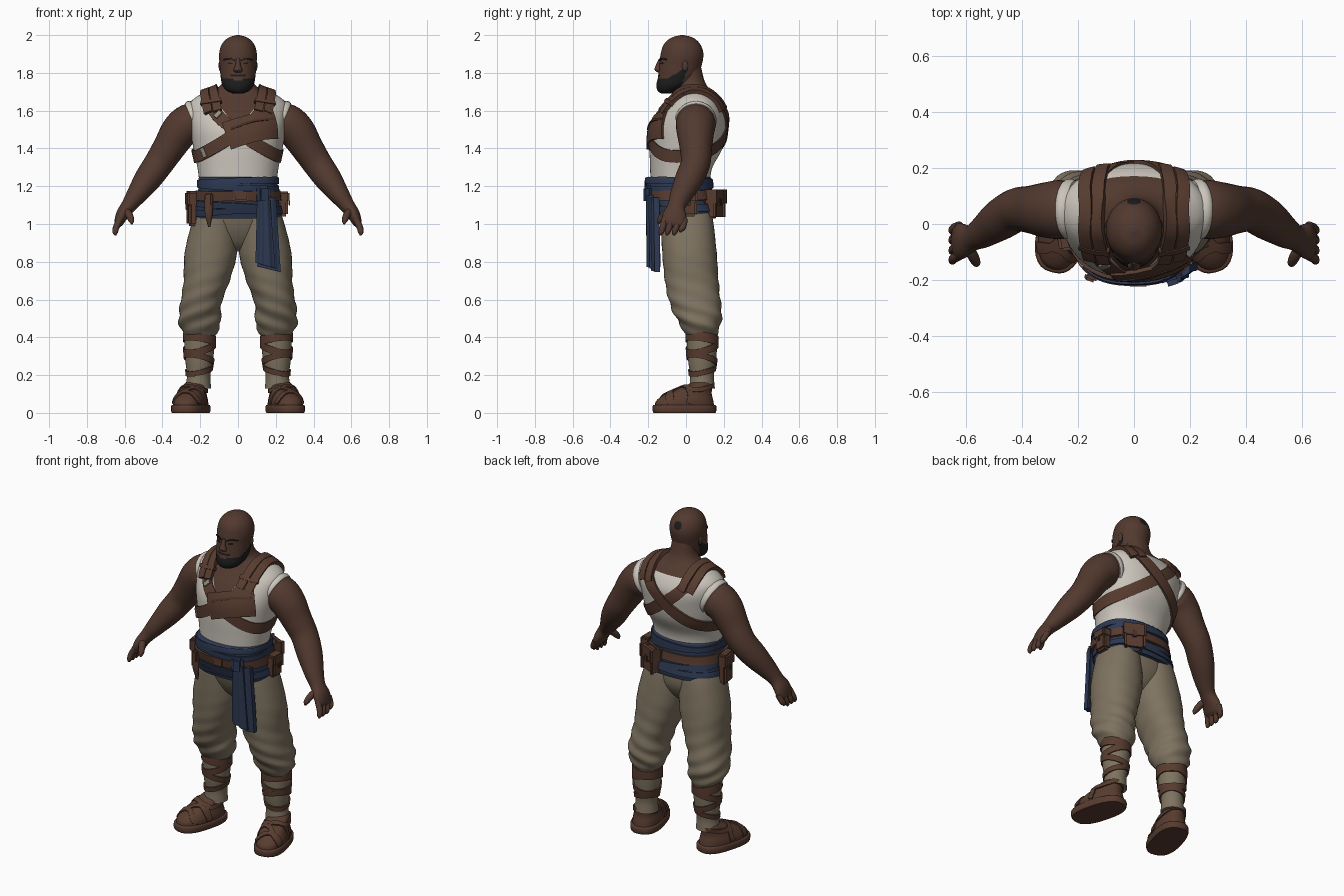
import bpy, bmesh, math
from mathutils import Vector, Matrix
from mathutils.bvhtree import BVHTree

cube = bpy.data.objects.get("Cube")
if cube:
    bpy.data.objects.remove(cube, do_unlink=True)


def material(name, r, g, b):
    m = bpy.data.materials.new(name)
    m.use_nodes = True
    m.diffuse_color = (r, g, b, 1)
    bsdf = m.node_tree.nodes["Principled BSDF"]
    bsdf.inputs["Base Color"].default_value = (r, g, b, 1)
    bsdf.inputs["Roughness"].default_value = 0.9
    return m


skin = material("brown skin", .084, .041, .028)
leather = material("brown leather", .097, .045, .029)
dark = material("dark leather", .066, .031, .021)
cream = material("cream cloth", .60, .56, .50)
khaki = material("khaki cloth", .212, .172, .118)
blue = material("blue cloth", .026, .040, .083)
hair = material("black hair", .012, .012, .013)
metal = material("dull metal", .30, .27, .22)


def finish(name, bm, mats, rule=None, cuts=()):
    for co, no in cuts:
        bmesh.ops.bisect_plane(bm, geom=bm.verts[:] + bm.edges[:] + bm.faces[:], plane_co=co, plane_no=no)
    bmesh.ops.recalc_face_normals(bm, faces=bm.faces)
    me = bpy.data.meshes.new(name)
    bm.to_mesh(me)
    bm.free()
    for m in mats:
        me.materials.append(m)
    me.shade_smooth()
    me.set_sharp_from_angle(angle=.7)
    if rule:
        for p in me.polygons:
            p.material_index = rule(p.center)
    ob = bpy.data.objects.new(name, me)
    bpy.context.collection.objects.link(ob)
    return ob


def spline(pts, steps, closed=False):
    """Catmull-Rom through tuples of any length."""
    n, out = len(pts), []
    at = lambda i: pts[i % n] if closed else pts[max(0, min(n - 1, i))]
    for i in range(n if closed else n - 1):
        quad = list(zip(at(i - 1), at(i), at(i + 1), at(i + 2)))
        for k in range(steps):
            t = k / steps
            out.append([b + .5 * t * (c - a + t * (2*a - 5*b + 4*c - d + t * (3*(b - c) + d - a)))
                        for a, b, c, d in quad])
    return out if closed else out + [list(pts[-1])]


def skin_rings(bm, rings, closed=False):
    vs = [[bm.verts.new(p) for p in r] for r in rings]
    for i in range(len(vs) if closed else len(vs) - 1):
        a, b = vs[i], vs[(i + 1) % len(vs)]
        for j in range(len(a)):
            k = (j + 1) % len(a)
            bm.faces.new((a[j], a[k], b[k], b[j]))
    if not closed:
        bm.faces.new(vs[0])
        bm.faces.new(vs[-1])


def sweep(name, pts, mats, seg=32, steps=5, flat=False, power=2, rule=None, side=1, yaw=0, cuts=()):
    """Tube through (x, y, z, half width, half depth[, fold]); flat keeps rings level."""
    path, rings = spline(pts, steps), []
    for i, p in enumerate(path):
        c = Vector(p[:3])
        t = Vector((0, 0, 1))
        if not flat:
            t = (Vector(path[min(i + 1, len(path) - 1)][:3]) - Vector(path[max(i - 1, 0)][:3])).normalized()
        b = Vector((0, 1, 0))
        b = (b - t * b.dot(t)).normalized()
        a, ring = b.cross(t), []
        for j in range(seg):
            w = 2 * math.pi * j / seg
            fold = 1 + (p[5] * math.sin(3 * w + 70 * p[2]) if len(p) > 5 else 0)
            cx, cy = [math.copysign(abs(f(w)) ** (2 / power), f(w)) for f in (math.cos, math.sin)]
            ring.append(c + (a * cx * max(p[3], .001) + b * cy * max(p[4], .001)) * fold)
        rings.append(ring)
    mid = Vector(pts[0][:3])
    turn = Matrix.Rotation(yaw, 3, 'Z')
    for r in rings:
        for v in r:
            v.xyz = mid + turn @ (v - mid)
            v.x *= side
    bm = bmesh.new()
    skin_rings(bm, rings)
    return finish(name, bm, mats, rule, cuts)


def surface(ob):
    me = ob.data
    return BVHTree.FromPolygons([v.co for v in me.vertices], [p.vertices for p in me.polygons])


def ribbon(name, pts, width, thick, target, mat, closed=False, side=1, steps=8):
    """Strap that follows a path laid over the target surface."""
    path = [target.find_nearest(Vector((p[0] * side, p[1], p[2])))[:2] for p in spline(pts, steps, closed)]
    n, rings = len(path), []
    for i, (co, no) in enumerate(path):
        a, b = (i - 1) % n, (i + 1) % n
        if not closed:
            a, b = max(i - 1, 0), min(i + 1, n - 1)
        across = no.cross(path[b][0] - path[a][0]).normalized() * width / 2
        hits = [target.find_nearest(co + across * k)[:2] for k in (-1, -.5, 0, .5, 1)]
        ring = [c + m * thick for c, m in hits]
        rings.append(ring + [hits[-1][0] - hits[-1][1] * .004, hits[0][0] - hits[0][1] * .004])
    bm = bmesh.new()
    skin_rings(bm, rings, closed)
    return finish(name, bm, [mat])


def hoop(x, y, z, rx, ry, tilt_x=0, tilt_y=0):
    return [(x + rx * math.cos(a), y + ry * math.sin(a), z + tilt_x * math.cos(a) + tilt_y * math.sin(a))
            for a in [math.pi * k / 6 for k in range(12)]]


def box(name, loc, size, mat, yaw=0, bevel=.008):
    bm = bmesh.new()
    bmesh.ops.create_cube(bm, size=1)
    bm.transform(Matrix.Translation(loc) @ Matrix.Rotation(yaw, 4, 'Z') @ Matrix.Diagonal((*size, 1)))
    bmesh.ops.bevel(bm, geom=bm.edges[:], offset=bevel, segments=2, affect='EDGES')
    return finish(name, bm, [mat])


def ball(name, loc, size, mat):
    bm = bmesh.new()
    bmesh.ops.create_uvsphere(bm, u_segments=16, v_segments=10, radius=1)
    bm.transform(Matrix.Translation(loc) @ Matrix.Diagonal((*size, 1)))
    return finish(name, bm, [mat])


# torso: sleeveless vest cut with a V neck, bare neck above
def neckline(c):
    low = 1.5 + 1.3 * abs(c.x) if c.y < .04 else 1.665
    return int(c.z > 1.705 or (c.z > low and abs(c.x) < .16))


torso = sweep("torso", [
    (0, -.03, 1.12, .2, .155), (0, -.03, 1.22, .205, .158), (0, -.025, 1.3, .215, .165),
    (0, 0, 1.4, .236, .193), (0, .012, 1.5, .252, .2), (0, .033, 1.58, .262, .182),
    (0, .045, 1.64, .255, .145), (0, .045, 1.685, .2, .108), (0, .035, 1.72, .11, .085),
    (0, .02, 1.76, .078, .077), (0, .005, 1.83, .07, .075)],
    [cream, skin], seg=80, steps=6, flat=True, power=2.2, rule=neckline,
    cuts=[((0, 0, 1.5), (1.3, 0, -1)), ((0, 0, 1.5), (-1.3, 0, -1)), ((0, .04, 0), (0, 1, 0)),
          ((0, 0, 1.665), (0, 0, 1)), ((0, 0, 1.705), (0, 0, 1)), ((.16, 0, 0), (1, 0, 0)), ((-.16, 0, 0), (1, 0, 0))])
body = surface(torso)


# head with full beard and a small patch of hair at the back
def hair_rule(c):
    jaw = c.z < 1.768 + .6 * max(0, c.y + .1) and c.y < .35 * (c.z - 1.7) - .035
    lip = c.y < -.1 and 1.782 < c.z < 1.79 and abs(c.x) < .04
    mouth = c.y < -.1 and 1.762 < c.z < 1.772 and abs(c.x) < .022
    patch = (c - Vector((0, .078, 1.935))).length < .026
    return int((jaw and not mouth) or lip or patch)


head = sweep("head", [
    (0, -.098, 1.692, .03, .035), (0, -.09, 1.705, .06, .06), (0, -.067, 1.735, .083, .09),
    (0, -.044, 1.78, .092, .104), (0, -.029, 1.84, .097, .112), (0, -.021, 1.9, .1, .113),
    (0, -.021, 1.95, .086, .097), (0, -.02, 1.985, .053, .06), (0, -.02, 2, .008, .008)],
    [skin, hair], seg=96, steps=10, flat=True, rule=hair_rule)
skull = surface(head)
sweep("nose", [(0, -.135, 1.875, .01, .008), (0, -.144, 1.84, .014, .016), (0, -.148, 1.815, .024, .018),
               (0, -.135, 1.8, .014, .008)], [skin], seg=16, flat=True)
for s, tag in ((1, "left"), (-1, "right")):
    ribbon(tag + "_brow", [(.018, -.14, 1.866), (.045, -.13, 1.876), (.07, -.1, 1.87)], .007, .006, skull, hair, side=s)
    ribbon(tag + "_eye", [(.03, -.14, 1.85), (.05, -.12, 1.85)], .007, .003, skull, hair, side=s)
    ball(tag + "_ear", (s * .095, -.005, 1.838), (.008, .016, .028), skin)

# arms and hands
for s, tag in ((1, "left"), (-1, "right")):
    sweep(tag + "_arm", [
        (.2, .055, 1.55, .085, .085), (.255, .052, 1.535, .102, .105), (.31, .05, 1.49, .098, .1),
        (.365, .052, 1.405, .086, .086), (.42, .05, 1.32, .078, .078), (.48, .015, 1.235, .071, .074),
        (.54, -.028, 1.15, .053, .058), (.58, -.05, 1.095, .04, .047), (.612, -.06, 1.05, .034, .062),
        (.632, -.064, 1.005, .024, .066), (.638, -.066, .985, .012, .055)], [skin], side=s)
    for i, y in enumerate((-.118, -.084, -.047, -.012)):
        tip = .955 if i == 3 else .94
        sweep(f"{tag}_finger_{i + 1}", [
            (.625, y + .005, 1.025, .017, .017), (.644, y - .004, .985, .017, .017),
            (.65, y - .014, tip + .015, .014, .014), (.648, y - .018, tip, .005, .005)], [skin], seg=12, side=s)
    sweep(tag + "_thumb", [
        (.6, -.075, 1.075, .022, .022), (.578, -.112, 1.05, .02, .02),
        (.565, -.138, 1.02, .016, .016), (.562, -.147, 1, .005, .005)], [skin], seg=12, side=s)
    sweep(tag + "_armhole", [(.21, .052, 1.553, .1, .104), (.228, .052, 1.547, .11, .11),
                             (.24, .052, 1.542, .104, .106)], [cream], side=s, steps=3)

# trousers
sweep("trouser_seat", [
    (0, -.02, 1.18, .195, .145), (0, -.005, 1.06, .21, .138), (0, .008, .97, .19, .125),
    (0, .012, .9, .13, .09), (0, .015, .86, .07, .05)], [khaki], flat=True, power=2.2)
for s, tag in ((1, "left"), (-1, "right")):
    sweep(tag + "_trouser_leg", [
        (.11, -.005, 1.1, .095, .125, 0), (.122, .005, 1.02, .118, .138, 0), (.143, .018, .85, .139, .144, .008),
        (.166, .03, .7, .122, .142, .02), (.192, .045, .6, .11, .137, .025), (.202, .062, .53, .11, .128, .045),
        (.202, .074, .47, .11, .108, .05), (.2, .082, .425, .09, .09, .03), (.2, .084, .4, .072, .075, 0)],
        [khaki], seg=40, flat=True, power=2.2, side=s)
    shin = surface(sweep(tag + "_shin", [
        (.203, .085, .45, .078, .08), (.204, .085, .36, .08, .08), (.206, .085, .27, .072, .073),
        (.208, .085, .2, .062, .063), (.21, .085, .15, .066, .066), (.21, .085, .13, .068, .068)],
        [khaki], flat=True, side=s))
    # leg wraps at alternate tilts
    for i, (z, w, tilt) in enumerate([(.392, .05, .012), (.345, .036, -.02), (.285, .032, .018), (.225, .028, -.014)]):
        ribbon(f"{tag}_leg_wrap_{i + 1}", hoop(.206, .085, z, .08, .08, tilt, -tilt), w, .008, shin, leather, True, s, 5)
    # sandals with soles and straps
    sweep(tag + "_sole", [(.25, -.008, 0, .087, .165), (.25, -.008, .01, .091, .17), (.25, -.008, .035, .091, .17),
                          (.25, -.008, .042, .086, .165)], [leather], flat=True, steps=2, power=2.6, side=s, yaw=.26)
    shoe = surface(sweep(tag + "_sandal", [
        (.25, -.008, .035, .083, .16), (.25, -.006, .065, .082, .153), (.25, .012, .098, .072, .127),
        (.25, .05, .13, .063, .09), (.25, .078, .15, .058, .064), (.25, .083, .16, .05, .05)],
        [leather], flat=True, power=2.3, side=s, yaw=.26))
    for i, y in enumerate((-.11, -.06, -.01)):
        lean = (-1) ** i * .03
        ribbon(f"{tag}_sandal_strap_{i + 1}", [
            (.17, y - lean, .05), (.21, y - lean, .1), (.26, y, .14), (.31, y + lean, .1), (.35, y + lean, .05)],
            .028, .007, shoe, leather, side=s)
    ribbon(tag + "_ankle_strap", hoop(.226, .075, .125, .08, .09, 0, .012), .024, .008, shoe, leather, True, s, 5)

# sash with wrapped folds, knot and hanging tails
sash = surface(sweep("sash", [
    (0, -.035, 1.25, .2, .16), (0, -.037, 1.24, .209, .172), (0, -.037, 1.19, .21, .174),
    (0, -.03, 1.14, .215, .172), (0, -.018, 1.09, .222, .17), (0, -.008, 1.055, .23, .168), (0, -.006, 1.03, .226, .163)],
    [blue], seg=64, flat=True, power=2.5))
for i, (z, tx, ty) in enumerate(((1.222, .008, -.004), (1.2, -.012, .008), (1.095, -.015, .004), (1.066, .008, .004))):
    ribbon(f"sash_fold_{i + 1}", hoop(0, -.025, z, .23, .18, tx, ty), .032, .008, sash, blue, True)
ribbon("belt", hoop(0, -.03, 1.15, .22, .175), .052, .013, sash, leather, True)
box("belt_buckle", (.015, -.216, 1.15), (.075, .016, .062), leather)
box("sash_knot", (.135, -.197, 1.155), (.075, .045, .1), blue, .3, .018)


def tail(name, x, y, width, top, bottom, lean):
    bm = bmesh.new()
    rings = []
    for i in range(9):
        t = i / 8
        z = top + (bottom - top) * t
        row = []
        for j in range(17):
            u = j / 16 - .5
            pleat = .005 * math.sin(j * .9 + t) * (.5 + .5 * t)
            row.append(Vector((x + lean * t + u * width * (.65 + .35 * t), y + pleat + .006 * t + u * u * .05, z - .03 * u * t)))
        rings.append(row + [p + Vector((0, .03, 0)) for p in reversed(row)])
    skin_rings(bm, rings)
    finish(name, bm, [blue])


tail("sash_tail_front", .135, -.212, .105, 1.15, .78, .01)
tail("sash_tail_back", .16, -.187, .125, 1.14, .76, .004)


# belt pouches and hanging sheath
def pouch(name, x, y, z, w, d, h, yaw):
    out = Matrix.Rotation(yaw, 3, 'Z') @ Vector((0, -1, 0))
    c = Vector((x, y, z))
    box(name + "_bag", c, (w, d, h), leather, yaw, .012)
    box(name + "_flap", c + out * .004 + Vector((0, 0, h * .3)), (w + .01, d + .008, h * .45), leather, yaw, .01)
    box(name + "_clasp", c + out * (d / 2 + .006) + Vector((0, 0, h * .05)), (.018, .01, .03), dark, yaw, .003)


pouch("left_side_pouch", .238, .015, 1.105, .085, .055, .13, math.pi / 2)
pouch("left_back_pouch", .13, .15, 1.11, .1, .05, .12, math.pi - .45)
pouch("right_side_pouch", -.242, -.04, 1.08, .1, .05, .18, -math.pi / 2 + .15)
box("sheath_loop", (-.155, -.192, 1.13), (.045, .026, .07), leather, -.35)
sweep("sheath", [(-.155, -.192, 1.13, .022, .012), (-.155, -.19, 1.05, .02, .012), (-.152, -.178, .985, .006, .006)],
      [leather], seg=12, flat=True)

# harness: two crossing loops, shoulder pads and a broad chest panel
for s, tag in ((1, "left"), (-1, "right")):
    ribbon(tag + "_harness", [
        (-.2, -.11, 1.365), (-.1, -.18, 1.42), (.02, -.19, 1.5), (.11, -.15, 1.58), (.155, -.06, 1.66),
        (.155, .05, 1.7), (.145, .14, 1.66), (.08, .21, 1.58), (-.03, .22, 1.49), (-.16, .17, 1.4), (-.24, .02, 1.36)],
        .066, .01 + .003 * s, body, leather, True, s, 10)
    for i, x in enumerate((.118, .168)):
        ribbon(f"{tag}_shoulder_pad_{i + 1}", [
            (x - .015, -.12, 1.585), (x, -.05, 1.66), (x, .05, 1.7), (x, .13, 1.66), (x - .015, .18, 1.6)],
            .044, .021, body, leather, side=s)
    ribbon(tag + "_pad_strap", [(.085, -.085, 1.64), (.14, -.085, 1.635), (.19, -.07, 1.63)], .02, .026, body, leather, side=s)
ribbon("shoulder_buckle", [(-.1, -.16, 1.575), (-.115, -.15, 1.59)], .04, .018, body, metal)
ribbon("chest_panel", [(.2, -.12, 1.525), (.12, -.16, 1.515), (.03, -.19, 1.495), (-.06, -.19, 1.465)], .15, .016, body, leather)
ribbon("chest_panel_seam", [(.19, -.13, 1.555), (.08, -.17, 1.54), (-.04, -.19, 1.5)], .012, .02, body, dark)
ribbon("side_buckle", [(-.175, -.13, 1.375), (-.16, -.14, 1.383)], .05, .018, body, metal)
